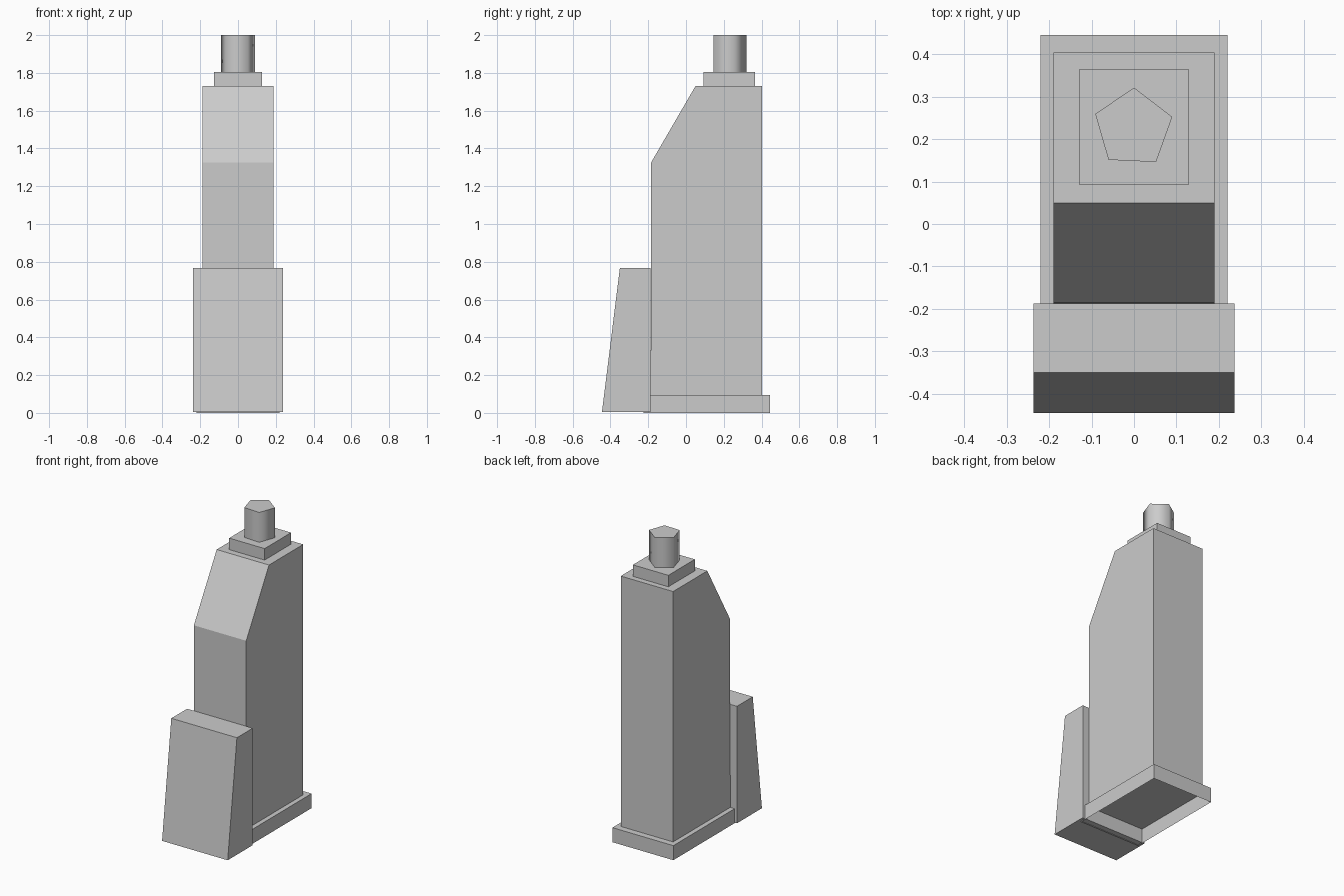
import bpy, bmesh
from mathutils import Vector

cube = bpy.data.objects.get("Cube")
if cube:
    bpy.data.objects.remove(cube, do_unlink=True)

grey = bpy.data.materials.new("plain grey")
grey.use_nodes = True
colour = (0.6, 0.6, 0.6, 1)
grey.diffuse_color = colour
grey.node_tree.nodes["Principled BSDF"].inputs["Base Color"].default_value = colour


def prism(name, outline, axis, length, open_sides=(), inward=False):
    """Extrude an outline along an axis; drop the caps facing open_sides."""
    bm = bmesh.new()
    face = bm.faces.new([bm.verts.new(p) for p in outline])
    moved = bmesh.ops.extrude_face_region(bm, geom=[face])["geom"]
    new_verts = [g for g in moved if isinstance(g, bmesh.types.BMVert)]
    bmesh.ops.translate(bm, verts=new_verts, vec=Vector(axis) * length)
    bmesh.ops.recalc_face_normals(bm, faces=bm.faces)
    drop = [f for f in bm.faces
            if any(f.normal.dot(Vector(d)) > 0.99 for d in open_sides)]
    bmesh.ops.delete(bm, geom=drop, context='FACES_ONLY')
    if inward:
        bmesh.ops.reverse_faces(bm, faces=bm.faces)
    mesh = bpy.data.meshes.new(name)
    bm.to_mesh(mesh)
    bm.free()
    mesh.materials.append(grey)
    obj = bpy.data.objects.new(name, mesh)
    bpy.context.collection.objects.link(obj)
    return obj


UP, DOWN, SIDE = (0, 0, 1), (0, 0, -1), (1, 0, 0)


def block(name, half_x, y0, y1, z0, z1, **options):
    outline = [(-half_x, y0, z0), (half_x, y0, z0), (half_x, y1, z0), (-half_x, y1, z0)]
    return prism(name, outline, UP, z1 - z0, **options)


def side_profile(name, half_x, points, **options):
    return prism(name, [(-half_x, y, z) for y, z in points], SIDE, 2 * half_x, **options)


# Hollow plinth with an inner lining, open underneath
block("base_plinth", 0.22, -0.225, 0.445, 0, 0.095, open_sides=[DOWN])
block("base_lining", 0.218, -0.223, 0.443, 0, 0.094, open_sides=[DOWN, UP], inward=True)

# Tall body with sloping upper front
side_profile("tower_body", 0.189,
             [(-0.187, 0.095), (-0.185, 1.325), (0.05, 1.73), (0.403, 1.73), (0.403, 0.095)],
             open_sides=[DOWN])

# Leaning block at the front
side_profile("front_buttress", 0.237,
             [(-0.445, 0.004), (-0.35, 0.768), (-0.187, 0.768), (-0.187, 0.004)])

# Collar and five-sided chimney
block("chimney_collar", 0.128, 0.092, 0.365, 1.73, 1.805)
chimney = prism("chimney", [(0, 0.321, 1.805), (-0.091, 0.259, 1.805), (-0.06, 0.151, 1.805),
                            (0.052, 0.146, 1.805), (0.09, 0.252, 1.805)], UP, 0.195)

# Rounded shading on the chimney sides only
for poly in chimney.data.polygons:
    poly.use_smooth = abs(poly.normal.z) < 0.5
verts = chimney.data.vertices
for edge in chimney.data.edges:
    a, b = (verts[i].co.z for i in edge.vertices)
    edge.use_edge_sharp = abs(a - b) < 0.01
